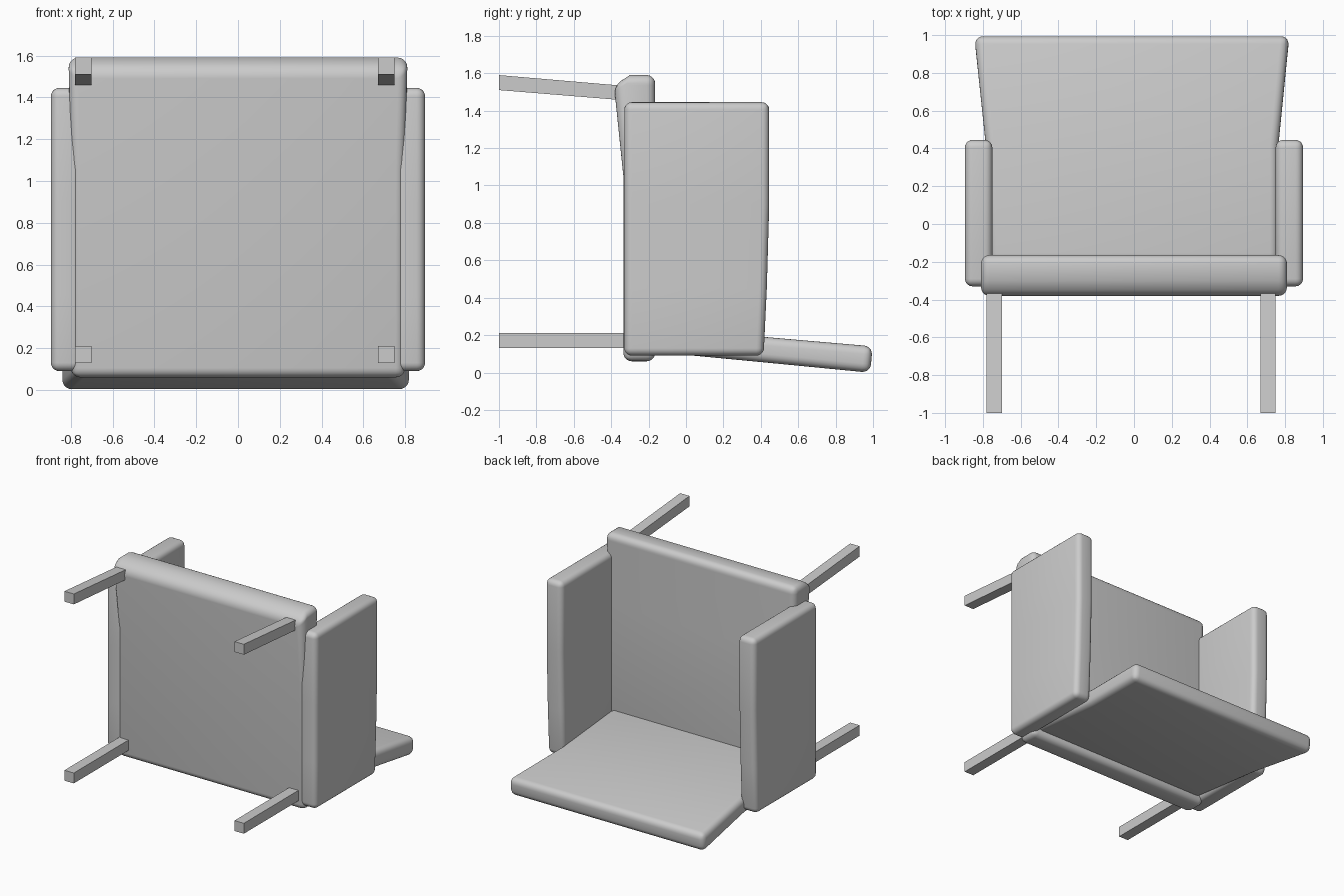
import bpy, bmesh

if "Cube" in bpy.data.objects:
    bpy.data.objects.remove(bpy.data.objects["Cube"])


def loft(name, stations, bevel=0.0, segments=5):
    """Each station: (x_min, x_max, (y, z) of underside, (y, z) of top side)."""
    bm = bmesh.new()
    rings = [[bm.verts.new((x0, *a)), bm.verts.new((x1, *a)),
              bm.verts.new((x1, *b)), bm.verts.new((x0, *b))]
             for x0, x1, a, b in stations]
    for r, s in zip(rings, rings[1:]):
        for i in range(4):
            j = (i + 1) % 4
            bm.faces.new((r[i], r[j], s[j], s[i]))
    bm.faces.new(rings[0][::-1])
    bm.faces.new(rings[-1])
    bmesh.ops.recalc_face_normals(bm, faces=bm.faces)
    me = bpy.data.meshes.new(name)
    bm.to_mesh(me)
    bm.free()
    ob = bpy.data.objects.new(name, me)
    bpy.context.collection.objects.link(ob)
    if bevel:
        m = ob.modifiers.new("round", 'BEVEL')
        m.width = bevel
        m.segments = segments
        m.limit_method = 'ANGLE'
        m.angle_limit = 0.7
        bpy.ops.object.select_all(action='DESELECT')
        ob.select_set(True)
        bpy.context.view_layer.objects.active = ob
        bpy.ops.object.modifier_apply(modifier=m.name)
        bpy.ops.object.shade_smooth_by_angle(angle=0.7)
    return ob


# Seat cushion, standing upright because the chair lies on its back
loft("seat", [
    (-0.80, 0.80, (-0.335, 0.06), (-0.165, 0.06)),
    (-0.80, 0.80, (-0.335, 1.05), (-0.165, 1.05)),
    (-0.81, 0.81, (-0.385, 1.535), (-0.165, 1.535)),
    (-0.81, 0.81, (-0.30, 1.59), (-0.165, 1.59)),
], bevel=0.045)

# Backrest, flaring towards its top edge
loft("backrest", [
    (-0.765, 0.765, (-0.20, 0.113), (-0.20, 0.245)),
    (-0.785, 0.765, (0.42, 0.054), (0.42, 0.19)),
    (-0.845, 0.822, (0.985, -0.001), (0.998, 0.14)),
], bevel=0.045)

# Armrest panels
for side, name in ((-1, "left_armrest"), (1, "right_armrest")):
    x0, x1 = sorted((side * 0.75, side * 0.895))
    loft(name, [
        (x0, x1, (-0.33, 0.09), (0.415, 0.09)),
        (x0, x1, (-0.33, 0.45), (0.432, 0.45)),
        (x0, x1, (-0.33, 0.90), (0.445, 0.90)),
        (x0, x1, (-0.33, 1.445), (0.445, 1.445)),
    ], bevel=0.04)

# Square legs: splayed front pair, straight back pair
for name, x in (("left", -0.74), ("right", 0.71)):
    loft(name + "_front_leg", [
        (x - 0.04, x + 0.04, (-1.0, 1.51), (-1.0, 1.59)),
        (x - 0.04, x + 0.04, (-0.30, 1.453), (-0.30, 1.53)),
    ])
    loft(name + "_back_leg", [
        (x - 0.04, x + 0.04, (-1.0, 0.13), (-1.0, 0.21)),
        (x - 0.04, x + 0.04, (-0.28, 0.13), (-0.28, 0.21)),
    ])
